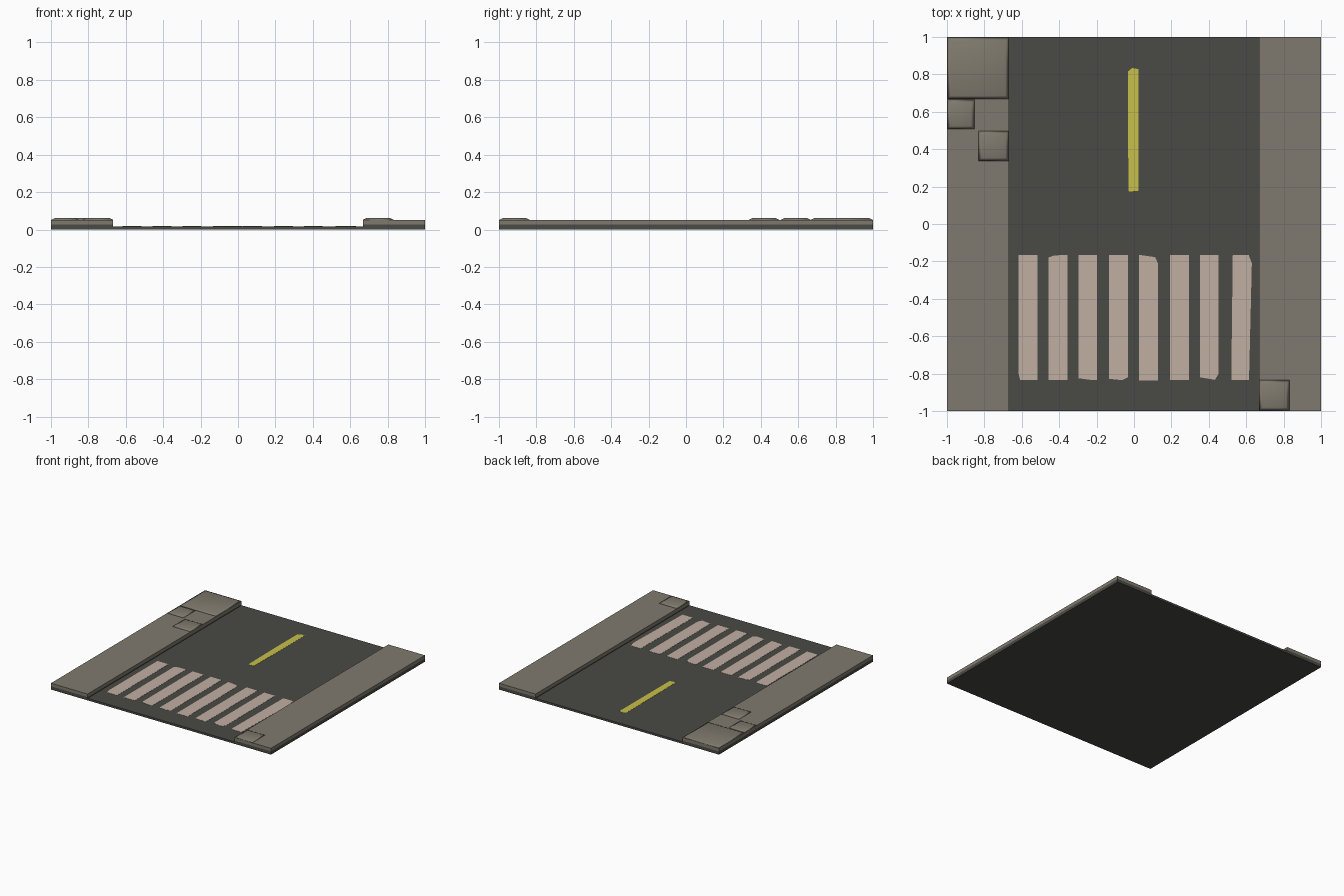
import bpy, bmesh

if "Cube" in bpy.data.objects:
    bpy.data.objects.remove(bpy.data.objects["Cube"])

ROAD_Z, BASE_Z, WALK_Z, SLAB_Z = 0.017, 0.026, 0.052, 0.061
EDGE = 0.667  # half width of the road


def material(name, rgb):
    m = bpy.data.materials.new(name)
    m.diffuse_color = (*rgb, 1)
    m.use_nodes = True
    m.node_tree.nodes["Principled BSDF"].inputs["Base Color"].default_value = m.diffuse_color
    return m


ASPHALT = material("dark asphalt", (0.067, 0.068, 0.060))
CONCRETE = material("warm grey concrete", (0.216, 0.195, 0.156))
WHITE = material("faded white paint", (0.535, 0.430, 0.362))
YELLOW = material("yellow paint", (0.578, 0.527, 0.070))


def prism(name, outline, z0, z1, mat, chamfer=0.0, smooth=False):
    """Extrude an outline upward; chamfer pulls the top of a box inward."""
    bm = bmesh.new()
    low = [bm.verts.new((x, y, z0)) for x, y in outline]
    cx = sum(p[0] for p in outline) / len(outline)
    cy = sum(p[1] for p in outline) / len(outline)
    pull = lambda v, c: v - chamfer * (1 if v > c else -1)
    top = [bm.verts.new((pull(x, cx), pull(y, cy), z1)) for x, y in outline]
    bm.faces.new(low[::-1])
    bm.faces.new(top)
    n = len(outline)
    for i in range(n):
        j = (i + 1) % n
        bm.faces.new((low[i], low[j], top[j], top[i]))
    bmesh.ops.recalc_face_normals(bm, faces=bm.faces)
    me = bpy.data.meshes.new(name)
    bm.to_mesh(me)
    bm.free()
    me.materials.append(mat)
    for p in me.polygons:
        p.use_smooth = smooth
    ob = bpy.data.objects.new(name, me)
    bpy.context.collection.objects.link(ob)
    return ob


def rect(x0, x1, y0, y1):
    return [(x0, y0), (x1, y0), (x1, y1), (x0, y1)]


# road bed
prism("road", rect(-EDGE, EDGE, -1, 1), 0, ROAD_Z, ASPHALT)

# pavements: two-tone strip with a dark lower half
for side, x0, x1 in (("left", -1, -EDGE), ("right", EDGE, 1)):
    ob = prism(side + "_pavement", rect(x0, x1, -1, 1), 0, WALK_Z, ASPHALT)
    me = ob.data
    me.materials.append(CONCRETE)
    bm = bmesh.new()
    bm.from_mesh(me)
    bmesh.ops.bisect_plane(bm, geom=bm.verts[:] + bm.edges[:] + bm.faces[:],
                           plane_co=(0, 0, BASE_Z), plane_no=(0, 0, 1))
    for f in bm.faces:
        f.material_index = int(f.calc_center_median().z > BASE_Z)
    bm.to_mesh(me)
    bm.free()

# raised paving slabs with soft sloping rims
slabs = [(-1, -EDGE, 0.667, 1), (-1, -0.85, 0.505, 0.667),
         (-0.833, -EDGE, 0.335, 0.5), (EDGE, 0.833, -1, -0.833)]
for i, s in enumerate(slabs):
    prism(f"paving_slab_{i + 1}", rect(*s), WALK_Z - 0.001, SLAB_Z, CONCRETE,
          chamfer=0.02, smooth=True)

# crossing stripes, each with worn corners (outline relative to its centre x)
W, B, T = 0.05, -0.833, -0.165
stripes = [
    (-0.567, [(-0.042, B), (W, B), (W, T), (-W, T), (-W, -0.80)]),
    (-0.406, [(-W, B), (W, B), (W, T), (-0.02, -0.168), (-W, -0.178)]),
    (-0.247, [(-W, -0.825), (0.01, B), (W, B), (W, T), (-W, T)]),
    (-0.083, [(-W, -0.828), (0.02, -0.835), (W, -0.82), (W, T), (-W, T)]),
    (0.078, [(-W, -0.838), (W, -0.838), (W, -0.21), (0.035, -0.177), (-W, T)]),
    (0.243, [(-W, B), (W, B), (W, T), (-W, T)]),
    (0.403, [(-W, -0.82), (0.03, B), (W, -0.80), (W, T), (-W, T)]),
    (0.570, [(-W, B), (0.045, B), (0.06, -0.21), (0.043, T), (-0.042, T)]),
]
for i, (cx, pts) in enumerate(stripes):
    prism(f"crossing_stripe_{i + 1}", [(cx + x, y) for x, y in pts],
          ROAD_Z - 0.001, ROAD_Z + 0.0012, WHITE)

# centre line dash with worn ends
prism("centre_line",
      [(-0.028, 0.173), (0.023, 0.178), (0.025, 0.828), (-0.01, 0.834),
       (-0.033, 0.815), (-0.033, 0.5)],
      ROAD_Z - 0.001, ROAD_Z + 0.0012, YELLOW)
